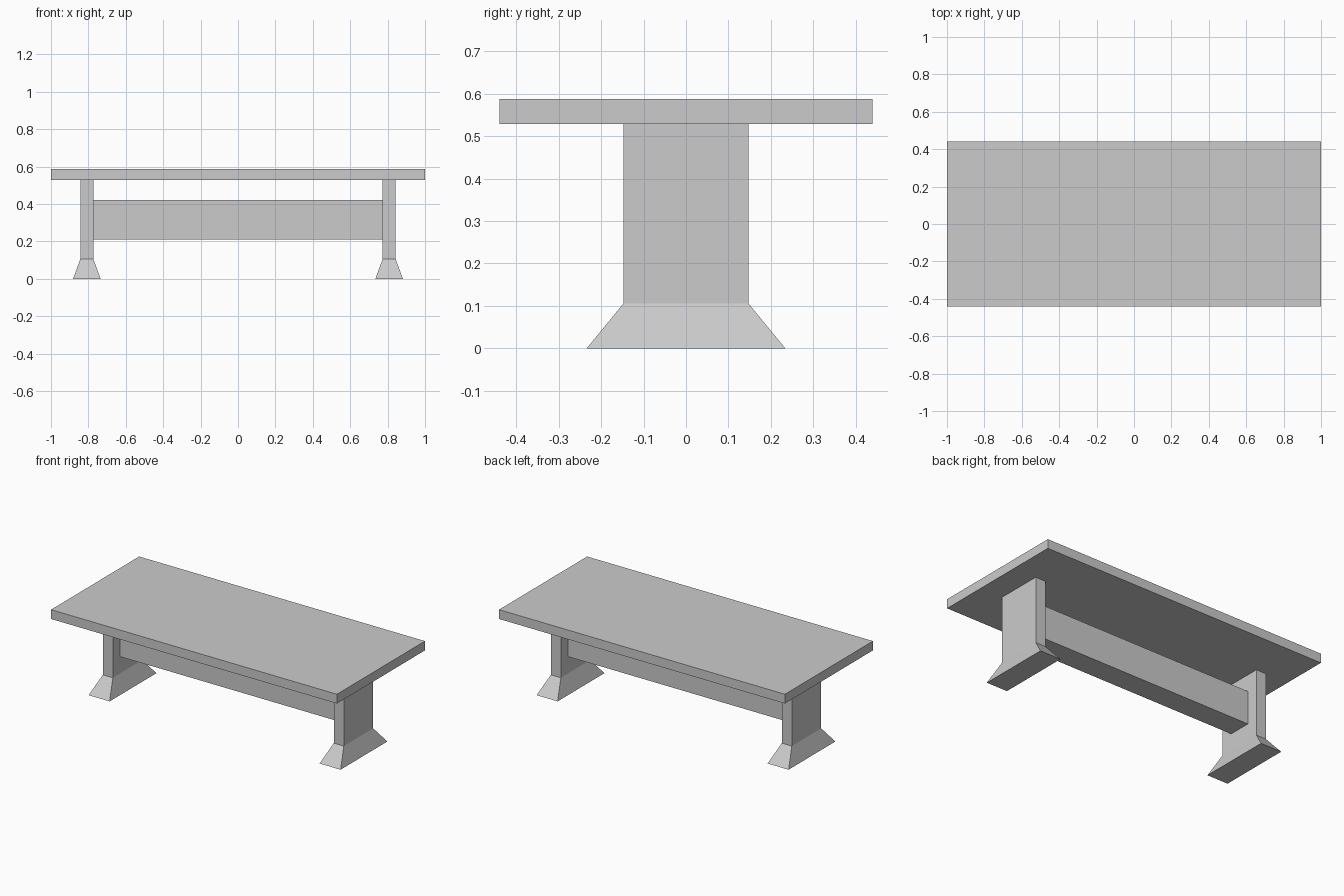
import bpy
import bmesh

if "Cube" in bpy.data.objects:
    bpy.data.objects.remove(bpy.data.objects["Cube"])


def loft(name, sections, x=0.0):
    """Closed solid through rectangular sections (half_x, half_y, z)."""
    bm = bmesh.new()
    rings = []
    for hx, hy, z in sections:
        rings.append([bm.verts.new((x + sx * hx, sy * hy, z))
                      for sx, sy in ((-1, -1), (1, -1), (1, 1), (-1, 1))])
    bm.faces.new(rings[0][::-1])
    bm.faces.new(rings[-1])
    for a, b in zip(rings, rings[1:]):
        for i in range(4):
            j = (i + 1) % 4
            bm.faces.new((a[i], a[j], b[j], b[i]))
    bmesh.ops.recalc_face_normals(bm, faces=bm.faces)
    mesh = bpy.data.meshes.new(name)
    bm.to_mesh(mesh)
    bm.free()
    obj = bpy.data.objects.new(name, mesh)
    bpy.context.collection.objects.link(obj)
    return obj


# Table top slab
loft("table_top", [(1.0, 0.44, 0.529), (1.0, 0.44, 0.588)])

# Stretcher beam between the legs
loft("stretcher", [(0.773, 0.0735, 0.211), (0.773, 0.0735, 0.422)])

# Slab legs with flared feet, mirrored left to right
legs = loft("legs", [(0.0735, 0.234, 0.0),
                     (0.035, 0.147, 0.106),
                     (0.035, 0.147, 0.529)], x=0.808)
mirror = legs.modifiers.new("mirror", 'MIRROR')
mirror.use_axis = (True, False, False)
